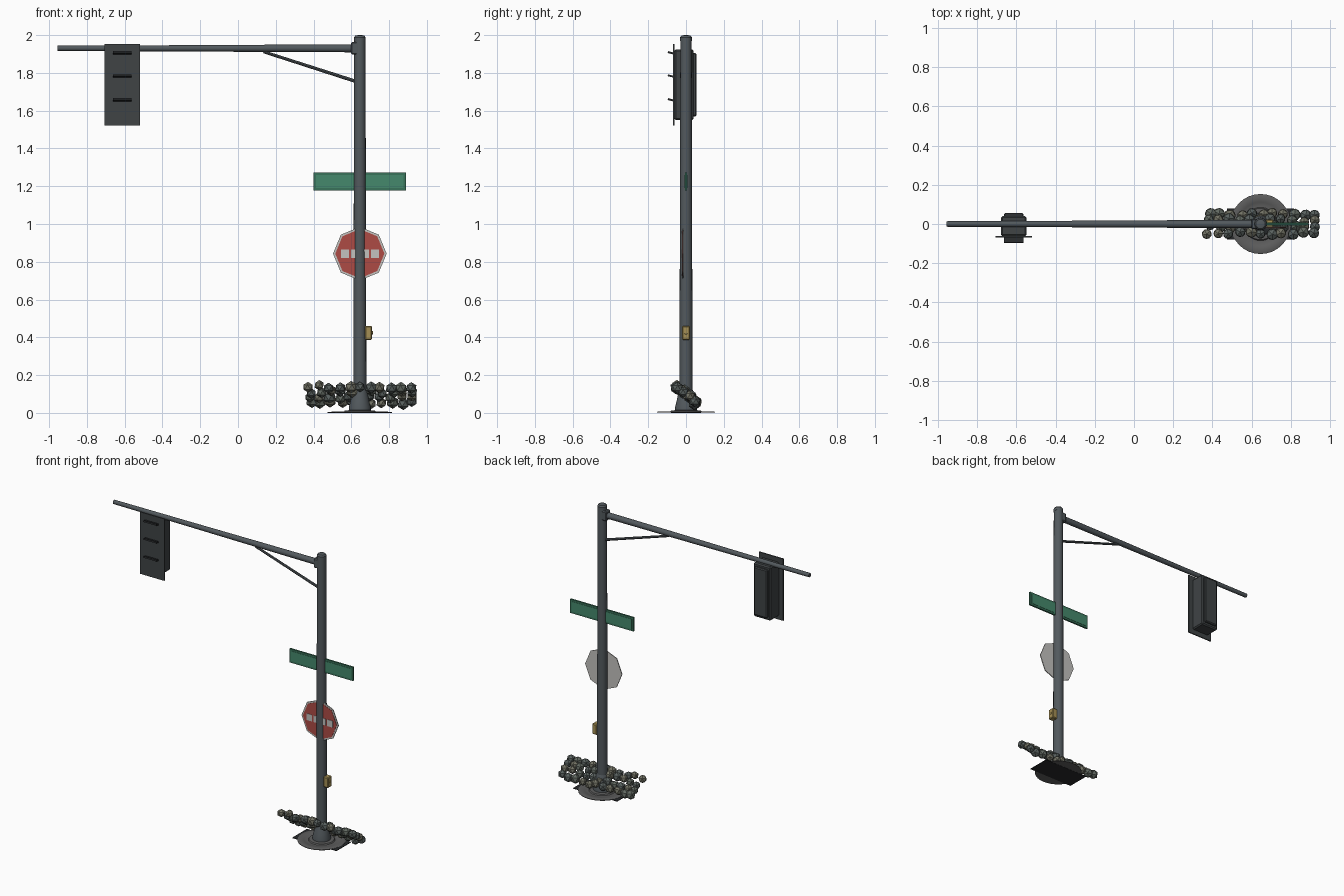
import bpy, bmesh, math, random
from mathutils import Vector, Matrix

if "Cube" in bpy.data.objects:
    bpy.data.objects.remove(bpy.data.objects["Cube"])

random.seed(4)
PX = 0.645  # pole axis


def mat(name, r, g, b):
    m = bpy.data.materials.new(name)
    m.diffuse_color = (r, g, b, 1)
    m.use_nodes = True
    m.node_tree.nodes["Principled BSDF"].inputs["Base Color"].default_value = m.diffuse_color
    return m


STEEL = mat("slate steel", 0.085, 0.10, 0.11)
DARK = mat("dark housing", 0.05, 0.057, 0.06)
BLACK = mat("black", 0.02, 0.022, 0.024)
GREEN = mat("sign green", 0.06, 0.25, 0.15)
DKGREEN = mat("border green", 0.04, 0.17, 0.10)
RED = mat("sign red", 0.42, 0.07, 0.06)
WHITE = mat("sign white", 0.55, 0.54, 0.52)
YELLOW = mat("button yellow", 0.38, 0.28, 0.09)
IRON = mat("base iron", 0.11, 0.11, 0.11)
STONES = [mat("stone a", 0.12, 0.14, 0.12), mat("stone b", 0.17, 0.17, 0.13),
          mat("stone c", 0.10, 0.12, 0.115)]


def finish(name, bm, m, smooth=False):
    bmesh.ops.recalc_face_normals(bm, faces=bm.faces)
    me = bpy.data.meshes.new(name)
    bm.to_mesh(me)
    bm.free()
    ob = bpy.data.objects.new(name, me)
    bpy.context.collection.objects.link(ob)
    me.materials.append(m)
    if smooth:
        bpy.context.view_layer.objects.active = ob
        ob.select_set(True)
        bpy.ops.object.shade_smooth_by_angle(angle=math.radians(35))
        ob.select_set(False)
    return ob


def box(name, lo, hi, m, bevel=0):
    bm = bmesh.new()
    lo, hi = Vector(lo), Vector(hi)
    bmesh.ops.create_cube(bm, size=1, matrix=Matrix.Translation((lo + hi) / 2)
                          @ Matrix.Diagonal((*(hi - lo), 1)))
    if bevel:
        bmesh.ops.bevel(bm, geom=bm.edges[:], offset=bevel, segments=1, affect='EDGES')
    return finish(name, bm, m)


def rod(name, a, b, r1, r2, m, n=12):
    a, b = Vector(a), Vector(b)
    d = b - a
    bm = bmesh.new()
    bmesh.ops.create_cone(bm, cap_ends=True, segments=n, radius1=r1, radius2=r2, depth=d.length,
                          matrix=Matrix.Translation((a + b) / 2)
                          @ d.to_track_quat('Z', 'Y').to_matrix().to_4x4())
    return finish(name, bm, m, n > 8)


def lathe(name, profile, m, n=24):
    bm = bmesh.new()
    rings = [[bm.verts.new((PX + r * math.cos(2 * math.pi * i / n),
                            r * math.sin(2 * math.pi * i / n), z)) for i in range(n)]
             for r, z in profile]
    for a, b in zip(rings, rings[1:]):
        for i in range(n):
            bm.faces.new((a[i], a[(i + 1) % n], b[(i + 1) % n], b[i]))
    bm.faces.new(rings[0])
    bm.faces.new(rings[-1])
    return finish(name, bm, m, True)


# Base: ground plate, ringed flange, flared foot
box("ground_plate", (PX - 0.17, -0.08, 0), (PX + 0.17, 0.08, 0.004), BLACK)
lathe("base_flange", [(0.153, 0.001), (0.153, 0.005), (0.145, 0.008), (0.115, 0.008),
                      (0.11, 0.005), (0.085, 0.005), (0.08, 0.012), (0.06, 0.014)], IRON, 32)
lathe("pole_foot", [(0.058, 0.01), (0.058, 0.03), (0.05, 0.06), (0.04, 0.11), (0.034, 0.125)], STEEL)

# Pole with rounded cap
lathe("pole", [(0.035, 0.01), (0.030, 1.975)], STEEL, 16)
lathe("pole_cap", [(0.031, 1.968), (0.031, 1.988), (0.024, 1.997), (0.010, 2.0)], STEEL, 16)

# Mast arm in three stepped sections, collar and brace
Z = 1.93
for i, (x0, x1, r0, r1) in enumerate([(0.63, 0.14, 0.021, 0.019), (0.15, -0.33, 0.019, 0.0165),
                                      (-0.32, -0.955, 0.0165, 0.014)]):
    rod(f"mast_arm_{i + 1}", (x0, 0, Z), (x1, 0, Z), r0, r1, STEEL)
box("arm_collar", (0.598, -0.026, 1.897), (0.64, 0.026, 1.963), STEEL, 0.006)
rod("arm_brace", (0.135, 0, 1.912), (0.63, 0, 1.753), 0.008, 0.009, STEEL, 8)

# Traffic signal: housing, backplate, lens rims and visors
SX = -0.613
box("signal_housing", (SX - 0.066, -0.062, 1.55), (SX + 0.066, 0.04, 1.925), DARK, 0.008)
box("signal_back_door", (SX - 0.05, 0.03, 1.57), (SX + 0.05, 0.056, 1.905), DARK, 0.006)
box("signal_backplate", (SX - 0.094, -0.069, 1.522), (SX + 0.094, -0.061, 1.953), DARK)
for i, z in enumerate((1.907, 1.784, 1.658)):
    v = box(f"signal_visor_{i + 1}", (-0.05, -0.03, -0.005), (0.05, 0.002, 0.005), BLACK)
    v.location = (SX, -0.067, z - 0.004)
    v.rotation_euler.x = math.radians(-14)

# Street name sign: bordered panel through the pole
box("street_sign", (0.40, -0.006, 1.177), (0.89, 0.006, 1.273), DKGREEN)
box("street_sign_face", (0.413, -0.008, 1.19), (0.877, 0.008, 1.26), GREEN)

# Octagonal sign with blank bars
for nm, r, y0, y1, m in (("octagon_plate", 0.142, -0.013, -0.019, WHITE),
                         ("octagon_face", 0.130, -0.018, -0.021, RED)):
    rod(nm, (PX, y0, 0.843), (PX, y1, 0.843), r, r, m, 8)
for i in range(4):
    x = PX + (i - 1.5) * 0.053
    box(f"octagon_bar_{i + 1}", (x - 0.021, -0.023, 0.82), (x + 0.021, -0.019, 0.866), WHITE)

# Crossing button box
box("button_box", (0.672, -0.022, 0.387), (0.71, 0.022, 0.46), YELLOW, 0.005)
rod("push_button", (0.705, 0, 0.425), (0.714, 0, 0.425), 0.010, 0.009, YELLOW, 10)

# Sloping bank of low-poly stones
for row in range(4):
    t = row / 3
    for col in range(11):
        bm = bmesh.new()
        j = lambda s: random.uniform(-s, s)
        p = Vector((0.375 + col * 0.054 + (row % 2) * 0.012 + j(0.008),
                    -0.045 + 0.095 * t + j(0.008), 0.138 - 0.083 * t + j(0.009)))
        bmesh.ops.create_icosphere(bm, subdivisions=1, radius=random.uniform(0.027, 0.035),
                                   matrix=Matrix.Translation(p) @ Matrix.Rotation(j(0.5), 4, 'Z'))
        finish(f"stone_{row}_{col}", bm, random.choice(STONES))
